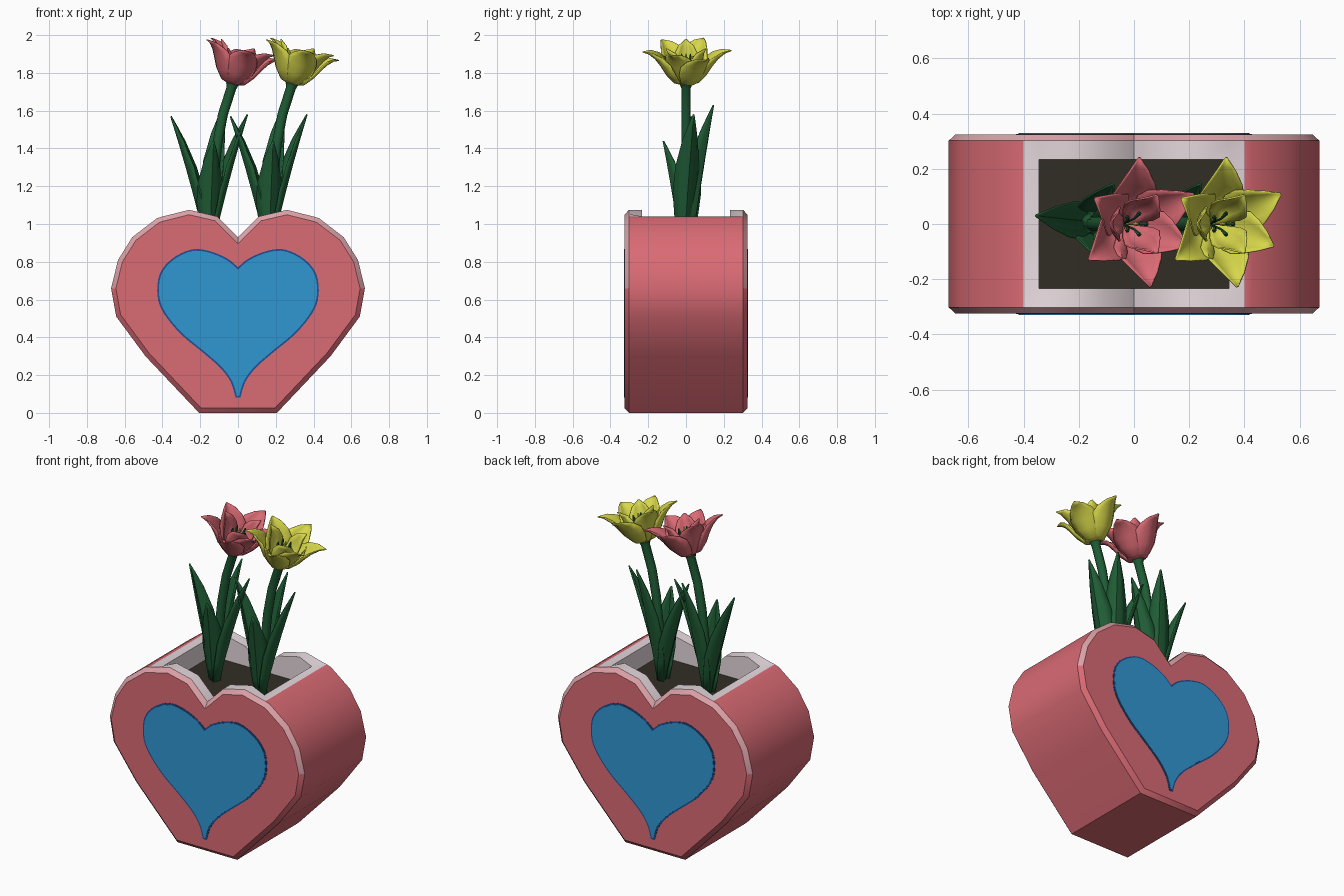
import bpy, bmesh, math
from mathutils import Vector, Matrix

if "Cube" in bpy.data.objects:
    bpy.data.objects.remove(bpy.data.objects["Cube"])


def mat(name, r, g, b):
    m = bpy.data.materials.new(name)
    m.diffuse_color = (r, g, b, 1)
    m.use_nodes = True
    m.node_tree.nodes["Principled BSDF"].inputs["Base Color"].default_value = m.diffuse_color
    return m


PINK = mat("pink", .70, .145, .175)
LIGHT = mat("light_pink", .72, .36, .39)
WHITE = mat("off_white", .80, .70, .73)
SOIL = mat("dark_soil", .03, .027, .017)
BLUE = mat("blue", .03, .31, .65)
NAVY = mat("dark_blue", .015, .08, .30)
GREEN = mat("green", .014, .11, .036)
YELLOW = mat("yellow", .68, .68, .07)


def finish(name, bm, mats, angle=40, thick=0, fix=True):
    if fix:
        bmesh.ops.recalc_face_normals(bm, faces=bm.faces)
    me = bpy.data.meshes.new(name)
    bm.to_mesh(me)
    bm.free()
    for m in mats:
        me.materials.append(m)
    ob = bpy.data.objects.new(name, me)
    bpy.context.collection.objects.link(ob)
    if thick:
        s = ob.modifiers.new("thickness", 'SOLIDIFY')
        s.thickness, s.offset = thick, 0
    bpy.ops.object.select_all(action='DESELECT')
    ob.select_set(True)
    bpy.context.view_layer.objects.active = ob
    bpy.ops.object.shade_smooth_by_angle(angle=math.radians(angle))
    return ob


def grid(bm, rows, closed=False):
    """Skin rows of points with quads."""
    vs = [[bm.verts.new(p) for p in row] for row in rows]
    n = len(vs[0])
    for a, b in zip(vs, vs[1:]):
        for i in range(n if closed else n - 1):
            j = (i + 1) % n
            bm.faces.new((a[i], a[j], b[j], b[i]))
    return vs


def mirrored(half):
    return half + [(-x, z) for x, z in reversed(half) if x > 1e-4]


def inset(pts, d):
    """Offset a clockwise outline inwards (negative d grows it)."""
    out, n = [], len(pts)
    for i in range(n):
        p0, p, p1 = (Vector(pts[k % n]) for k in (i - 1, i, i + 1))
        a, b = (p - p0).normalized(), (p1 - p).normalized()
        na, nb = Vector((a.y, -a.x)), Vector((b.y, -b.x))
        out.append(tuple(p + (na + nb) * d / max(.4, 1 + na.dot(nb))))
    return out


# Heart-shaped pot: outline swept front to back, with bevelled rims
outline = mirrored([(0, .93), (.11, 1.04), (.26, 1.075), (.345, 1.053), (.4, 1.04),
                    (.43, 1.03), (.56, .93), (.635, .81), (.672, .66), (.645, .51),
                    (.49, .30), (.206, 0)])
small = inset(outline, .025)
rows = []
for y in (-.325, -.302, -.233, .233, .302, .325):
    rows.append([(x, y, z) for x, z in (small if abs(y) > .31 else outline)])
bm = bmesh.new()
vs = grid(bm, rows, True)
for f in bm.faces:
    c = f.calc_center_median()
    if abs(c.y) > .303:
        f.material_index = 1 if c.z > .68 else 0
    elif abs(c.x) < .4 and c.z > .5:
        f.material_index = 2
bm.faces.new(vs[0])
bm.faces.new(vs[-1])
# planting hole
hole = [f for f in bm.faces if f.calc_center_median().z > .9
        and abs(f.calc_center_median().x) < .344 and abs(f.calc_center_median().y) < .2]
bmesh.ops.delete(bm, geom=hole, context='FACES')
rim = [e for e in bm.edges if e.is_boundary]
for v in {v for e in rim for v in e.verts}:
    if abs(v.co.x) > .34:
        v.co.z = 1.038
walls = bmesh.ops.extrude_edge_only(bm, edges=rim)['geom']
for g in walls:
    if isinstance(g, bmesh.types.BMVert):
        g.co.z = .91
    elif isinstance(g, bmesh.types.BMFace):
        g.material_index = 2
bmesh.ops.holes_fill(bm, edges=[e for e in bm.edges if e.is_boundary], sides=0)
finish("heart_pot", bm, [PINK, LIGHT, WHITE])

# Soil
bm = bmesh.new()
bm.faces.new([bm.verts.new((x, y, .918)) for x, y in
              ((-.345, -.233), (.345, -.233), (.345, .233), (-.345, .233))])
finish("soil", bm, [SOIL], fix=False)

# Blue heart panels with dark blue border, front and back
key = [(0, .765), (.06, .815), (.16, .855), (.25, .86), (.35, .81), (.412, .73), (.422, .62),
       (.39, .53), (.30, .42), (.18, .32), (.09, .24), (.035, .165), (.01, .085)]
half = [key[0]]
for i in range(len(key) - 1):
    p0, p1, p2, p3 = (Vector(key[min(max(k, 0), len(key) - 1)]) for k in range(i - 1, i + 3))
    for t in (.25, .5, .75, 1):
        half.append(tuple(.5 * (2 * p1 + (p2 - p0) * t + (2 * p0 - 5 * p1 + 4 * p2 - p3) * t * t
                                + (3 * p1 - p0 - 3 * p2 + p3) * t ** 3)))
heart = mirrored(half)
for side, s in (("front", -1), ("back", 1)):
    for part, d, y, m in (("border", -.004, .327, NAVY), ("panel", .005, .329, BLUE)):
        bm = bmesh.new()
        pts = inset(heart, d)
        a, b = grid(bm, [[(x, s * yy, z) for x, z in pts] for yy in (.324, y)], True)
        bm.faces.new(a)
        bm.faces.new(b)
        finish(f"{side}_heart_{part}", bm, [m])


def tube(bm, path, radii, sides=10):
    rows = []
    for i, (p, r) in enumerate(zip(path, radii)):
        d = Vector(path[min(i + 1, len(path) - 1)]) - Vector(path[max(i - 1, 0)])
        q = Vector((0, 0, 1)).rotation_difference(d)
        rows.append([Vector(p) + q @ Vector((r * math.cos(k * math.tau / sides),
                     r * math.sin(k * math.tau / sides), 0)) for k in range(sides)])
    v = grid(bm, rows, True)
    bm.faces.new(v[0])
    bm.faces.new(v[-1])


def leaf(bm, base, tip):
    """Blade folded along its middle, bowing upwards before leaning out."""
    base, tip = Vector(base), Vector(tip)
    out = Vector((tip.x - base.x, tip.y - base.y, 0))
    mid = base + out * .42 + Vector((0, 0, (tip.z - base.z) * .5))
    out.normalize()
    side = Vector((-out.y, out.x, 0))
    rows = []
    for t, w in ((0, .03), (.2, .05), (.4, .066), (.6, .062), (.8, .04), (.92, .018), (1, .002)):
        p = base * (1 - t) ** 2 + mid * 2 * t * (1 - t) + tip * t * t
        rows.append([p + side * w * k - out * w * .75 * abs(k) ** 1.5 for k in (-1, -.5, 0, .5, 1)])
    grid(bm, rows)


def petal(bm, M, angle, prof):
    """Cupped petal; prof rows are radius, height, half width."""
    R = M @ Matrix.Rotation(math.radians(angle), 4, 'Z')
    rows = []
    for r, h, w in prof:
        rows.append([R @ Vector((r - .45 * w * k * k, w * k, h + .25 * w * k * k))
                     for k in (-1, -.6, -.25, 0, .25, .6, 1)])
    grid(bm, rows)


OUTER = [(.012, 0, .018), (.065, .015, .05), (.105, .06, .078), (.135, .11, .084),
         (.165, .15, .066), (.20, .18, .036), (.232, .192, .003)]
INNER = [(.01, .005, .015), (.05, .025, .04), (.078, .08, .062), (.09, .135, .062),
         (.10, .18, .04), (.12, .215, .003)]

for name, dx, color in (("left", 0, PINK), ("right", .315, YELLOW)):
    # stem
    bm = bmesh.new()
    tube(bm, [(dx + x, 0, z) for x, z in ((-.15, .90), (-.145, 1.08), (-.13, 1.24), (-.11, 1.42),
         (-.08, 1.58), (-.035, 1.72), (-.03, 1.742))], (.027, .027, .026, .026, .026, .026, .034))
    finish(name + "_stem", bm, [GREEN])
    # leaves
    bm = bmesh.new()
    for b, t in (((-.17, .01), (-.355, .03, 1.57)), ((-.13, -.01), (.05, .04, 1.58)),
                 ((-.145, .03), (-.075, .145, 1.63)), ((-.15, -.03), (-.13, -.12, 1.44))):
        leaf(bm, (b[0] + dx, b[1], .90), (t[0] + dx, t[1], t[2]))
    finish(name + "_leaves", bm, [GREEN], 30, .008)
    # blossom, tilted along the stem
    M = Matrix.Translation((dx - .032, 0, 1.738)) @ Matrix.Rotation(math.radians(16), 4, 'Y')
    bm = bmesh.new()
    for ang, reach in ((90, 1.04), (28, 1.0), (-25, .82), (-80, 1.0), (214, 1.0), (152, .85)):
        petal(bm, M, ang, [(r * reach, h * (1.5 - .5 * reach), w) for r, h, w in OUTER])
    for ang in (60, 180, 300):
        petal(bm, M, ang, INNER)
    finish(name + "_petals", bm, [color], 40, .006)
    # stamens and pistil
    for part, m, count, spread, top in (("stamens", GREEN, 5, .04, .16), ("pistil", YELLOW, 1, 0, .17)):
        bm = bmesh.new()
        for i in range(count):
            a = i * math.tau / count
            path = [M @ Vector((s * math.cos(a), s * math.sin(a), h)) for s, h in
                    ((.005, 0), (spread * .5, top * .6), (spread, top * .88), (spread, top))]
            tube(bm, path, (.004, .004, .008, .003), 6)
        finish(f"{name}_{part}", bm, [m])
